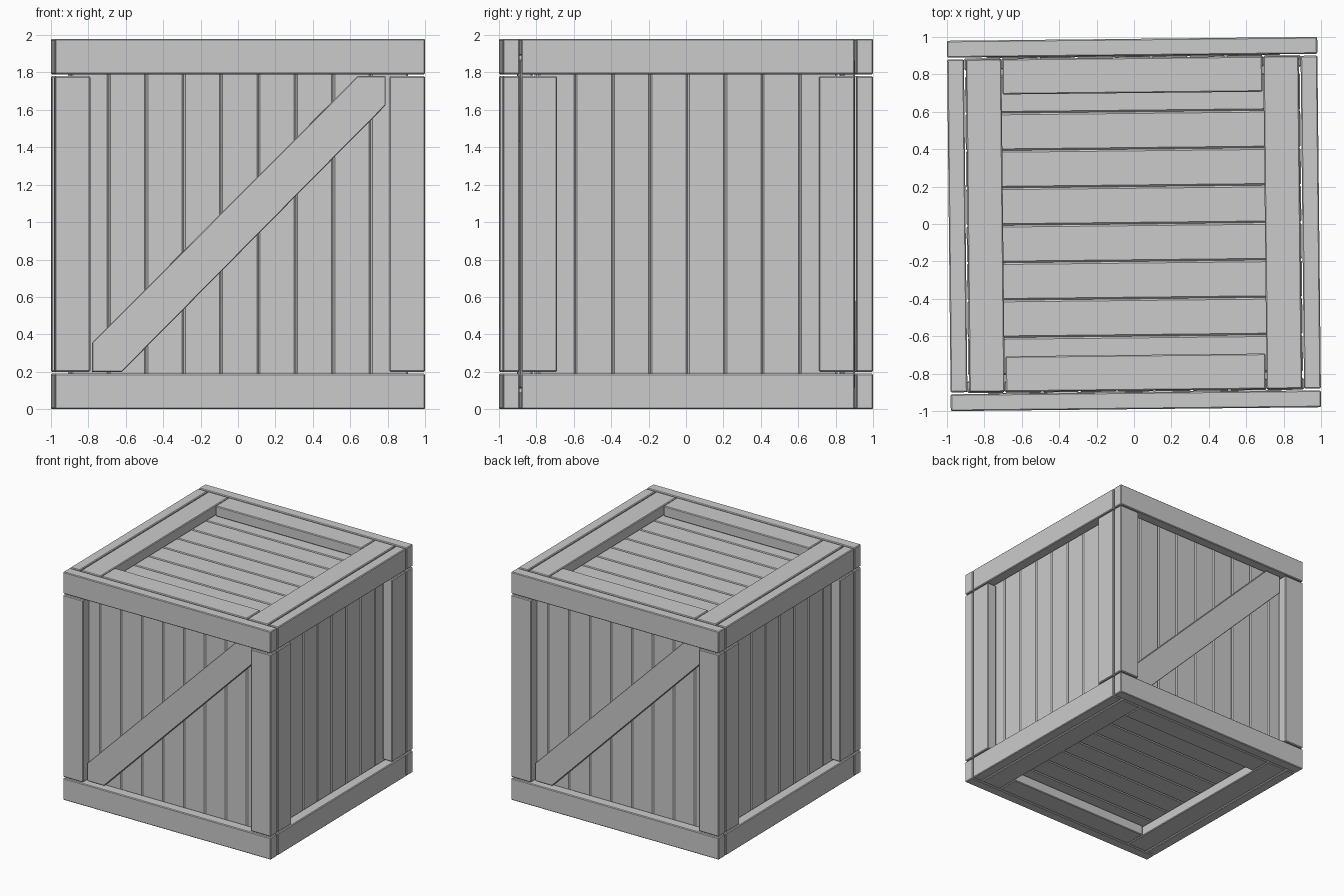
import bpy, bmesh
from math import pi, radians
from mathutils import Matrix, Vector

if "Cube" in bpy.data.objects:
    bpy.data.objects.remove(bpy.data.objects["Cube"])

TILT = radians(0.6)      # whole crate is turned slightly about z
H = 0.99                 # half size of crate
T = 0.09                 # board thickness
W = 0.19                 # board width
CENTRE = Matrix.Translation((0, 0, H)) @ Matrix.Rotation(TILT, 4, 'Z')


def finish(name, bm, bevel, turn):
    bmesh.ops.recalc_face_normals(bm, faces=bm.faces)
    if bevel:
        bmesh.ops.bevel(bm, geom=bm.edges[:], offset=bevel, segments=1,
                        affect='EDGES', profile=0.5)
    bm.transform(CENTRE @ turn)
    me = bpy.data.meshes.new(name)
    bm.to_mesh(me)
    bm.free()
    ob = bpy.data.objects.new(name, me)
    bpy.context.collection.objects.link(ob)


def board(name, lo, hi, turn, bevel=0.006):
    lo, hi = Vector(lo), Vector(hi)
    bm = bmesh.new()
    bmesh.ops.create_cube(bm, size=1)
    bm.transform(Matrix.Translation((lo + hi) / 2) @ Matrix.Diagonal((*(hi - lo), 1)))
    finish(name, bm, bevel, turn)


def prism(name, pts, y0, y1, turn, bevel=0.004):
    bm = bmesh.new()
    f = bm.faces.new([bm.verts.new((x, y0, z)) for x, z in pts])
    ext = bmesh.ops.extrude_face_region(bm, geom=[f])
    moved = [v for v in ext['geom'] if isinstance(v, bmesh.types.BMVert)]
    bmesh.ops.translate(bm, verts=moved, vec=(0, y1 - y0, 0))
    finish(name, bm, bevel, turn)


def panel(side, half, edge, first, count, turn):
    # frame: two rails and two posts, in the -y plane
    for s, word in ((-1, "lower"), (1, "upper")):
        z = sorted((s * H, s * (H - W)))
        board(f"{side}_{word}_rail", (-half, -H, z[0]), (half, -H + T, z[1]), turn)
    for s, word in ((-1, "left"), (1, "right")):
        x = sorted((s * half, s * (half - W)))
        board(f"{side}_{word}_post", (x[0], -H, -0.79), (x[1], -H + T, 0.79), turn)
    slats(side, edge, first, count, turn)


def slats(side, edge, first, count, turn):
    # recessed planks with chamfered joints
    for i in range(count):
        x = first + 0.2 * i
        board(f"{side}_slat", (x, -0.895, -edge), (x + 0.2, -0.83, edge), turn, 0.009)


BRACE = [(-0.79, -0.79), (-0.63, -0.79), (0.78, 0.635),
         (0.78, 0.79), (0.63, 0.79), (-0.79, -0.635)]

for k, (a, b, c) in enumerate((("front", "right_side", "lid"),
                               ("back", "left_side", "base"))):
    half_turn = Matrix.Rotation(pi * k, 4, 'Z')
    # braced faces
    panel(a, H, 0.88, -0.9, 9, half_turn)
    prism(f"{a}_brace", BRACE, -0.945, -0.895, half_turn)
    # plain faces fit between the braced ones
    panel(b, 0.89, 0.88, -0.8, 8, half_turn @ Matrix.Rotation(pi / 2, 4, 'Z'))
    # lid and base frames: long boards along y, short boards between
    flip = Matrix.Rotation(pi * k, 4, 'X')
    for s in (-1, 1):
        x = sorted((s * 0.89, s * 0.70))
        board(f"{c}_long_board", (x[0], -0.89, H - T), (x[1], 0.89, H), flip)
        board(f"{c}_short_board", (-0.695, x[0], H - T), (0.695, x[1], H), flip)
    # slats run along x: stand the -y plank set up as a horizontal deck
    deck = flip @ Matrix(((0, 0, 1, 0), (1, 0, 0, 0), (0, -1, 0, 0), (0, 0, 0, 1)))
    slats(c, 0.82, -0.8, 8, deck)
